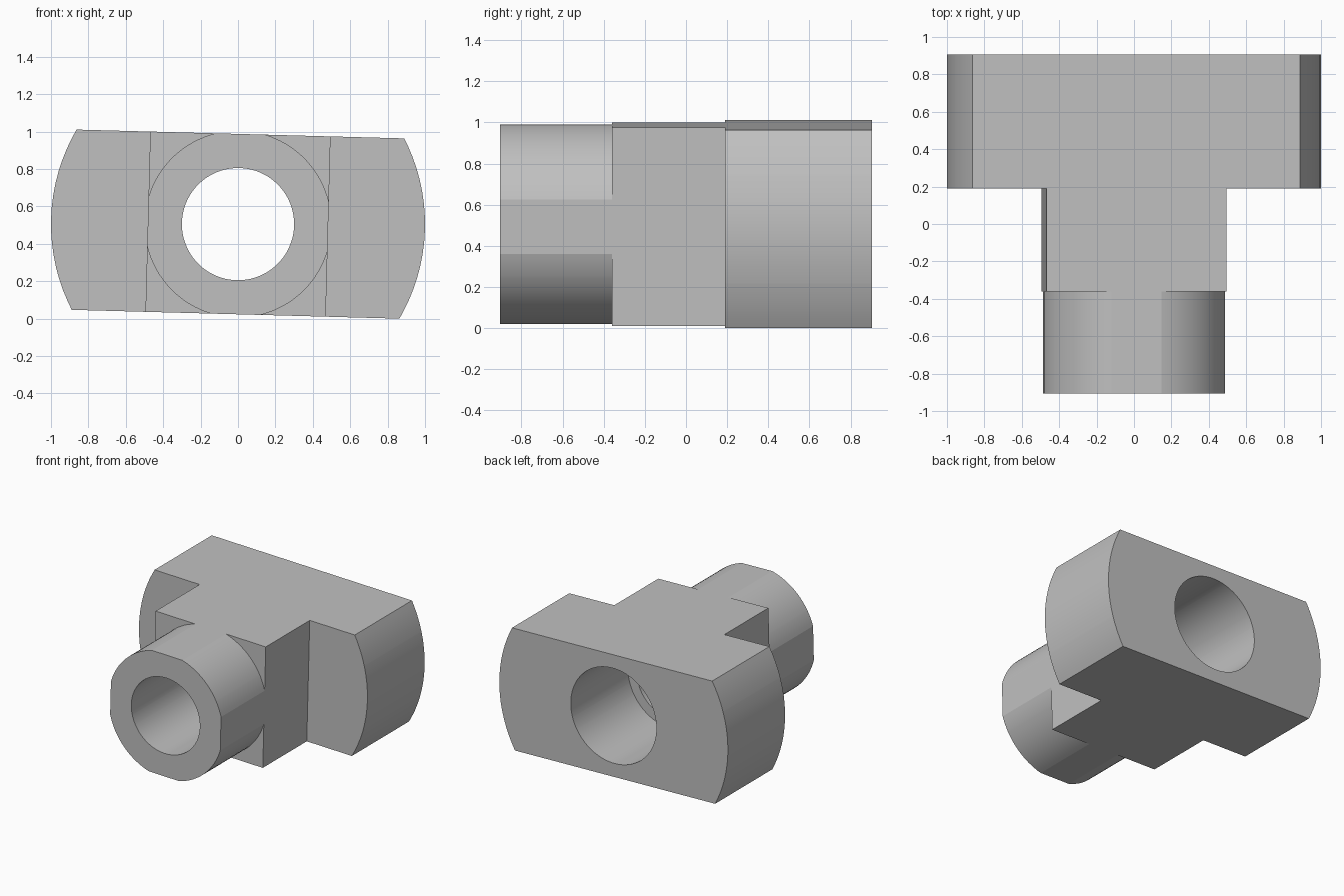
import bpy, bmesh
from math import sin, cos, pi, acos, asin, radians
from mathutils import Matrix

if "Cube" in bpy.data.objects:
    bpy.data.objects.remove(bpy.data.objects["Cube"], do_unlink=True)

HALF = 0.482      # half thickness of the bar and half width of the neck
FAR = 10.0        # stands for "not cut on this side"

# Cross-sections: (circle radius, half width of side flats, half height of flats)
flange = (1.0, FAR, HALF)
neck = (FAR, HALF, HALF)
barrel = (0.5, HALF, HALF)
counterbore = (0.375, FAR, FAR)
bore = (0.30, FAR, FAR)

# Closed path through the sections, from the back face round to the bore
BACK, STEP, SHOULDER, FRONT = 0.905, 0.19, -0.36, -0.905
path = [(BACK, counterbore), (BACK, flange), (STEP, flange), (STEP, neck),
        (SHOULDER, neck), (SHOULDER, barrel), (FRONT, barrel), (FRONT, bore),
        (STEP, bore), (STEP, counterbore)]

# Even angles plus the exact corner of every section
angles = {round(i * 2 * pi / 96, 5) for i in range(96)}
for corner in (asin(HALF), pi / 4, acos(HALF / 0.5), asin(HALF / 0.5)):
    for a in (corner, pi - corner, pi + corner, 2 * pi - corner):
        angles.add(round(a, 5))
angles = sorted(angles)


def radius(section, a):
    r, w, h = section
    return min(r, w / max(abs(cos(a)), 1e-6), h / max(abs(sin(a)), 1e-6))


# Nut body
bm = bmesh.new()
rings = []
for y, section in path:
    rings.append([bm.verts.new((radius(section, a) * cos(a), y,
                                radius(section, a) * sin(a))) for a in angles])
n = len(angles)
for k, ring in enumerate(rings):
    after = rings[(k + 1) % len(rings)]
    for i in range(n):
        j = (i + 1) % n
        bm.faces.new((ring[i], ring[j], after[j], after[i]))
bmesh.ops.remove_doubles(bm, verts=bm.verts, dist=0.0002)
bmesh.ops.recalc_face_normals(bm, faces=bm.faces)

# Slight roll, then stand on the ground
bm.transform(Matrix.Rotation(radians(1.54), 4, 'Y'))
low = min(v.co.z for v in bm.verts)
bm.transform(Matrix.Translation((0, 0, -low)))

mesh = bpy.data.meshes.new("slot_nut_body")
bm.to_mesh(mesh)
bm.free()
body = bpy.data.objects.new("slot_nut_body", mesh)
bpy.context.collection.objects.link(body)

# Plain grey metal
grey = bpy.data.materials.new("plain_grey")
grey.use_nodes = True
colour = (0.53, 0.53, 0.53, 1)
grey.diffuse_color = colour
grey.node_tree.nodes["Principled BSDF"].inputs["Base Color"].default_value = colour
mesh.materials.append(grey)

bpy.ops.object.select_all(action='DESELECT')
body.select_set(True)
bpy.context.view_layer.objects.active = body
bpy.ops.object.shade_smooth_by_angle(angle=radians(12))
